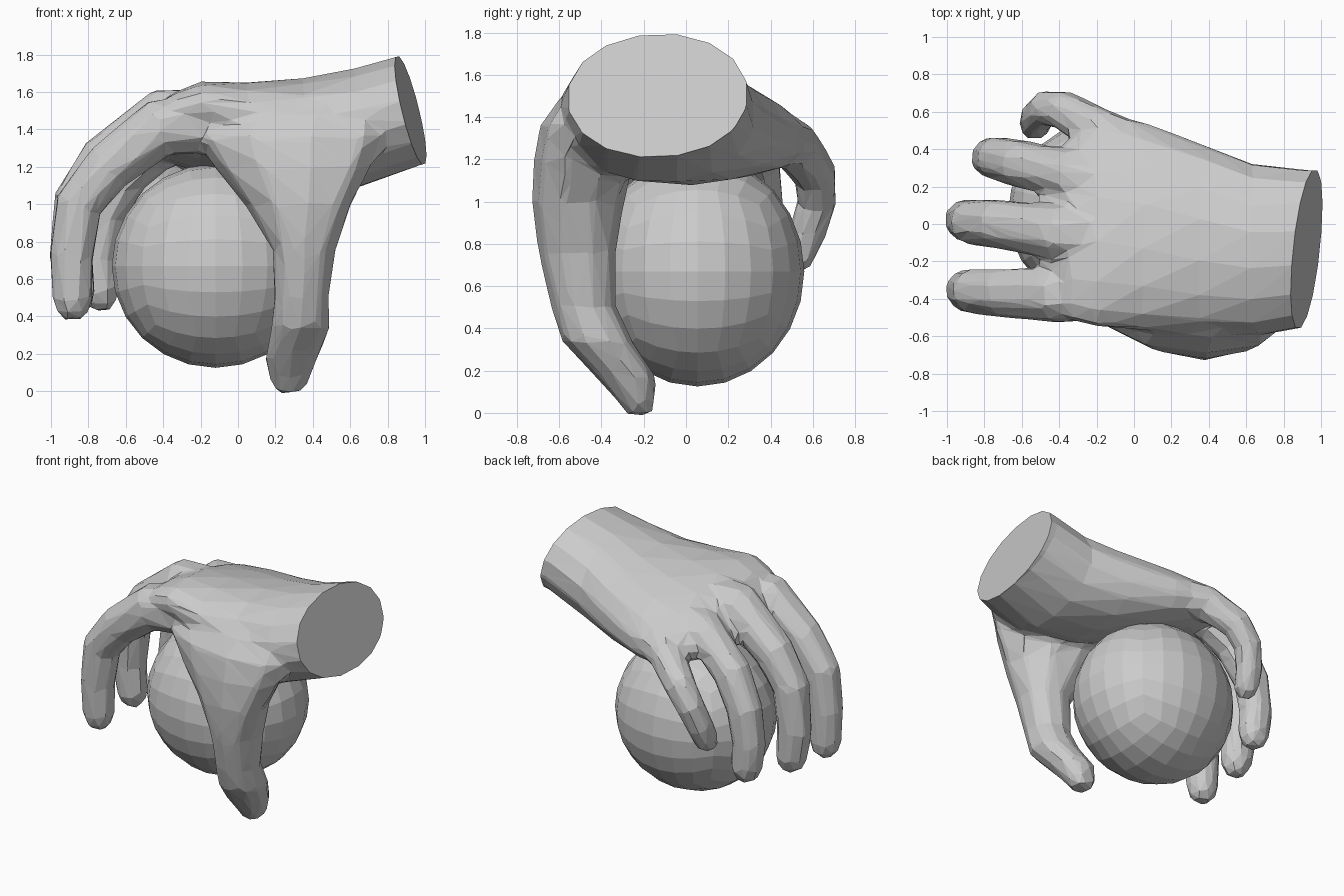
import bpy, bmesh, math
from mathutils import Vector

if "Cube" in bpy.data.objects:
    bpy.data.objects.remove(bpy.data.objects["Cube"])


def loft(name, rings, n, power=1.0):
    """Skin closed (centre, u, v) rings with n sides and flat caps."""
    bm = bmesh.new()
    loops = []
    for c, u, v in rings:
        loop = []
        for i in range(n):
            a = 2 * math.pi * (i + 0.5) / n
            ca, sa = math.cos(a), math.sin(a)
            p = c + u * math.copysign(abs(ca) ** power, ca) + v * math.copysign(abs(sa) ** power, sa)
            loop.append(bm.verts.new(p))
        loops.append(loop)
    for a, b in zip(loops, loops[1:]):
        for i in range(n):
            j = (i + 1) % n
            bm.faces.new((a[i], a[j], b[j], b[i]))
    bm.faces.new(loops[0])
    bm.faces.new(loops[-1])
    bmesh.ops.recalc_face_normals(bm, faces=bm.faces)
    me = bpy.data.meshes.new(name)
    bm.to_mesh(me)
    bm.free()
    ob = bpy.data.objects.new(name, me)
    bpy.context.collection.objects.link(ob)
    return ob


def finger(name, pts):
    """Finger along (x, y, z, radius) points, rounded off at the tip."""
    P = [Vector(p[:3]) for p in pts]
    R = [p[3] + 0.008 for p in pts]
    end = (P[-1] - P[-2]).normalized()
    r = R[-1]
    P += [P[-1] + end * r * 0.65, P[-1] + end * r * 1.05]
    R += [r * 0.8, r * 0.4]
    rings = []
    for i, c in enumerate(P):
        t = (P[min(i + 1, len(P) - 1)] - P[max(i - 1, 0)]).normalized()
        u = (Vector((0, 1, 0)) - t * t.y).normalized()
        rings.append((c, u * R[i], t.cross(u) * R[i] * 1.05))
    return loft(name, rings, 8)


# Ball: a cube grid blown up to a sphere
bm = bmesh.new()
bmesh.ops.create_cube(bm, size=2)
bmesh.ops.subdivide_edges(bm, edges=bm.edges, cuts=5, use_grid_fill=True)
for v in bm.verts:
    d = Vector([math.tan(c * math.pi / 4) for c in v.co]).normalized()
    v.co = Vector((-0.12 + d.x * 0.555, 0.055 + d.y * 0.505, 0.67 + d.z * 0.545))
ball_mesh = bpy.data.meshes.new("ball")
bm.to_mesh(ball_mesh)
bm.free()
bpy.context.collection.objects.link(bpy.data.objects.new("ball", ball_mesh))

# Palm and wrist: x, y, z, half width, half height, sideways slope, lean
palm = [(1.15, -0.13, 1.53, 0.425, 0.293, 0.0, -0.24),
        (0.93, -0.13, 1.505, 0.425, 0.293, 0.0, -0.24),
        (0.64, -0.14, 1.41, 0.465, 0.32, -0.02, -0.05),
        (0.35, -0.08, 1.375, 0.52, 0.295, -0.08, 0.0),
        (0.05, -0.01, 1.385, 0.565, 0.25, -0.17, 0.0),
        (-0.20, 0.02, 1.41, 0.575, 0.20, -0.24, 0.0),
        (-0.36, -0.03, 1.41, 0.48, 0.15, -0.22, 0.1),
        (-0.50, -0.10, 1.35, 0.32, 0.07, -0.15, 0.1)]
hand = loft("hand", [(Vector((x, y, z)), Vector((0, hy, hy * s)), Vector((hz * k, 0, hz)))
                     for x, y, z, hy, hz, s, k in palm], 16, 0.96)

# Thumb: z, x range, y range, lean of the outer side towards the wrist
thumb = [(1.62, 0.10, 0.62, -0.42, -0.15, 0.08), (1.50, -0.12, 0.76, -0.59, -0.20, 0.1),
         (1.36, -0.23, 0.80, -0.69, -0.22, 0.1), (1.20, -0.12, 0.70, -0.72, -0.25, 0.1),
         (1.00, 0.04, 0.60, -0.73, -0.29, 0.06), (0.76, 0.18, 0.53, -0.70, -0.33, 0.0),
         (0.50, 0.19, 0.49, -0.64, -0.33, 0.0), (0.34, 0.17, 0.50, -0.59, -0.25, 0.0),
         (0.17, 0.14, 0.43, -0.43, -0.14, 0.0), (0.05, 0.17, 0.38, -0.32, -0.14, 0.0),
         (-0.012, 0.21, 0.33, -0.28, -0.16, 0.0)]
parts = [loft("thumb", [(Vector(((a + b) / 2, (c + d) / 2, z)), Vector(((b - a) / 2, 0, 0)),
                         Vector((-k, (d - c) / 2, 0))) for z, a, b, c, d, k in thumb], 10, 0.92)]

# Fingers
parts += [
    finger("index_finger", [(-0.12, -0.36, 1.43, 0.15), (-0.42, -0.38, 1.41, 0.15),
                            (-0.69, -0.37, 1.20, 0.13), (-0.85, -0.36, 1.00, 0.12),
                            (-0.89, -0.355, 0.72, 0.11), (-0.885, -0.35, 0.49, 0.10)]),
    finger("middle_finger", [(-0.12, -0.06, 1.46, 0.15), (-0.40, -0.05, 1.47, 0.145),
                             (-0.72, 0.00, 1.23, 0.13), (-0.86, 0.01, 1.02, 0.12),
                             (-0.895, 0.02, 0.72, 0.11), (-0.87, 0.02, 0.52, 0.10)]),
    finger("ring_finger", [(-0.08, 0.20, 1.40, 0.14), (-0.34, 0.26, 1.38, 0.13),
                           (-0.60, 0.32, 1.17, 0.125), (-0.72, 0.35, 0.95, 0.115),
                           (-0.76, 0.355, 0.70, 0.105), (-0.74, 0.355, 0.54, 0.10)]),
    finger("little_finger", [(0.00, 0.41, 1.31, 0.13), (-0.20, 0.51, 1.27, 0.115),
                             (-0.38, 0.61, 1.13, 0.10), (-0.47, 0.62, 1.00, 0.09),
                             (-0.52, 0.57, 0.84, 0.085), (-0.53, 0.53, 0.75, 0.08)])]

# Merge thumb and fingers into the hand, blend the joins, reduce to low-poly facets
for p in parts:
    m = hand.modifiers.new(p.name, 'BOOLEAN')
    m.operation, m.solver, m.object = 'UNION', 'EXACT', p
m = hand.modifiers.new("skin", 'REMESH')
m.mode, m.voxel_size = 'VOXEL', 0.022
m = hand.modifiers.new("blend", 'SMOOTH')
m.factor, m.iterations = 0.5, 10
m = hand.modifiers.new("facets", 'DECIMATE')
m.ratio = 0.03
deps = bpy.context.evaluated_depsgraph_get()
merged = bpy.data.meshes.new_from_object(hand.evaluated_get(deps))
hand.modifiers.clear()
for p in parts:
    bpy.data.objects.remove(p)

# Cut the wrist off flat
bm = bmesh.new()
bm.from_mesh(merged)
bmesh.ops.bisect_plane(bm, geom=bm.verts[:] + bm.edges[:] + bm.faces[:],
                       plane_co=(0.922, -0.13, 1.505), plane_no=(1, -0.11, 0.245), clear_outer=True)
bmesh.ops.holes_fill(bm, edges=[e for e in bm.edges if e.is_boundary], sides=0)
bmesh.ops.recalc_face_normals(bm, faces=bm.faces)
for f in bm.faces:
    f.smooth = False
bm.to_mesh(merged)
bm.free()
hand.data = merged
